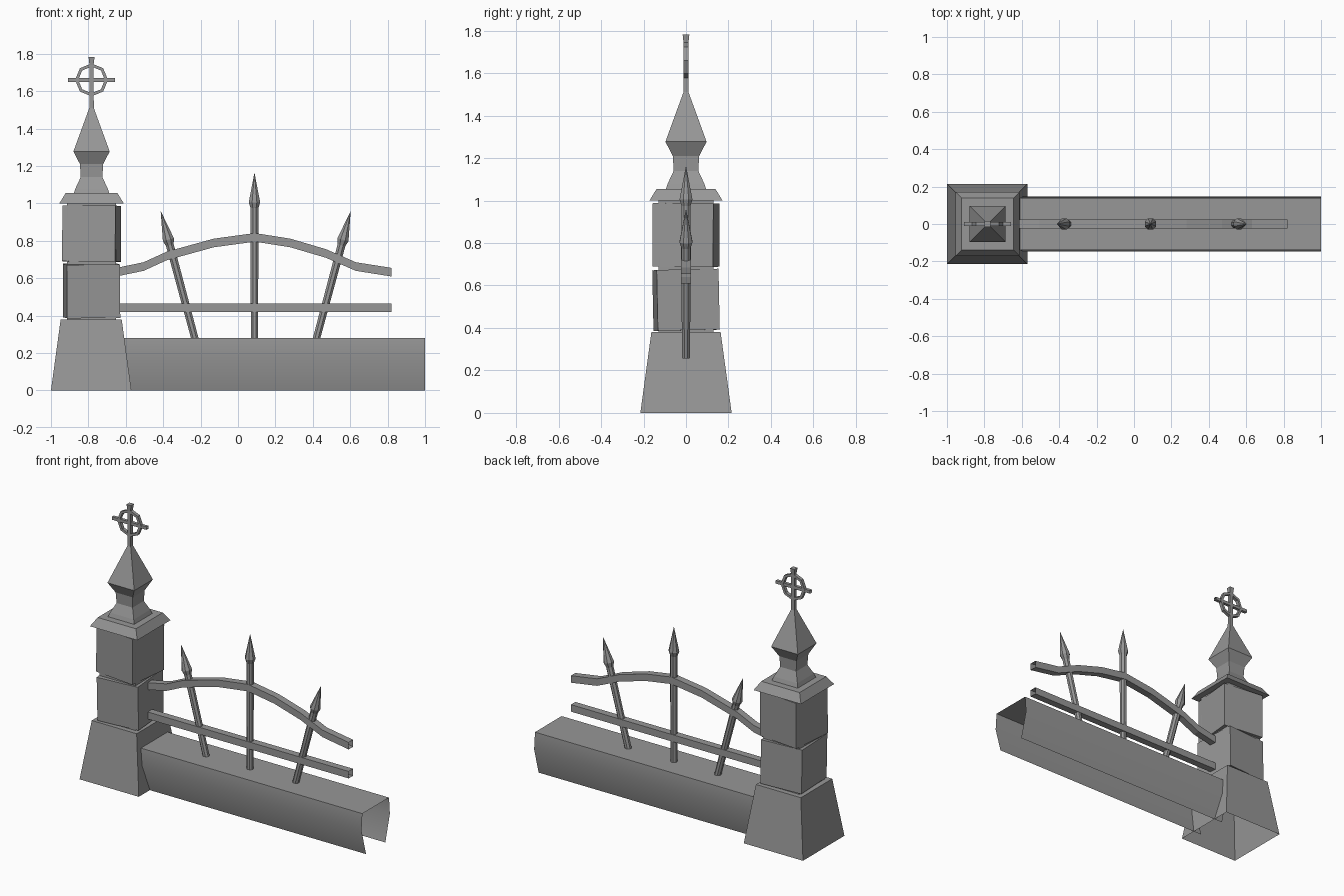
import bpy, bmesh, math
from mathutils import Matrix

if "Cube" in bpy.data.objects:
    bpy.data.objects.remove(bpy.data.objects["Cube"])

PX = -0.783  # pillar centre
stone = bpy.data.materials.new("dark_grey")
stone.diffuse_color = (0.31, 0.31, 0.31, 1)
stone.use_nodes = True
stone.node_tree.nodes["Principled BSDF"].inputs["Base Color"].default_value = stone.diffuse_color


def finish(name, bm, matrix=None):
    if matrix:
        bm.transform(matrix)
    bmesh.ops.recalc_face_normals(bm, faces=bm.faces)
    me = bpy.data.meshes.new(name)
    bm.to_mesh(me)
    bm.free()
    me.materials.append(stone)
    ob = bpy.data.objects.new(name, me)
    bpy.context.collection.objects.link(ob)
    return ob


def skin(name, rings, caps=(True, True), closed=True, loop=False, matrix=None):
    """Join successive cross-sections with quads."""
    bm = bmesh.new()
    vs = [[bm.verts.new(p) for p in r] for r in rings]
    n = len(rings[0])
    pairs = list(zip(vs, vs[1:])) + ([(vs[-1], vs[0])] if loop else [])
    for a, b in pairs:
        for i in range(n if closed else n - 1):
            j = (i + 1) % n
            bm.faces.new((a[i], a[j], b[j], b[i]))
    if caps[0]:
        bm.faces.new(vs[0])
    if caps[1]:
        bm.faces.new(vs[-1])
    return finish(name, bm, matrix)


def turned(name, profile, sides, matrix, caps=(True, True)):
    """Stack of n-sided rings from (radius, z); 4 sides use the half width."""
    k, ph = (math.sqrt(2), math.pi / 4) if sides == 4 else (1, math.pi / sides)
    rings = [[(r * k * math.cos(ph + 2 * math.pi * i / sides),
               r * k * math.sin(ph + 2 * math.pi * i / sides), z)
              for i in range(sides)] for r, z in profile]
    return skin(name, rings, caps, matrix=matrix)


def box(name, size, loc, rot=(0, 0, 0)):
    bm = bmesh.new()
    bmesh.ops.create_cube(bm, size=1)
    m = Matrix.Translation(loc)
    for a, ax in zip(rot, 'XYZ'):
        m = m @ Matrix.Rotation(math.radians(a), 4, ax)
    return finish(name, bm, m @ Matrix.Diagonal((*size, 1)))


def rail(name, path, h, w):
    """Square tube with open ends."""
    rings = [[(x, y, z + dz) for y, dz in
              ((-w, -h), (w, -h), (w, h), (-w, h))] for x, z in path]
    return skin(name, rings, (False, False))


at_pillar = Matrix.Translation((PX, 0, 0))
at_foot = Matrix.Translation((-0.785, 0, 0))

# Pillar: hollow tapered foot, two crooked stones, inner core
turned("pillar_foot", [(0.215, 0), (0.163, 0.38)], 4, at_foot, (False, True))
turned("pillar_core", [(0.13, 0.37), (0.13, 1.01)], 4, at_pillar)
box("lower_stone", (0.285, 0.292, 0.286), (PX, 0, 0.532), (1.2, -0.3, 4.2))
box("upper_stone", (0.285, 0.287, 0.298), (PX, 0, 0.838), (-0.4, 0.2, -6))

# Moulded cap and spire
turned("pillar_cap", [(0.172, 1.0), (0.139, 1.054)], 4, at_pillar)
turned("spire", [(0.096, 1.05), (0.086, 1.08), (0.058, 1.14), (0.062, 1.21),
                 (0.097, 1.277), (0.012, 1.51)], 4, at_pillar)

# Ringed cross
turned("cross_upright", [(0.012, 1.49), (0.011, 1.74), (0.016, 1.782)], 4, at_pillar)
turned("cross_arm", [(0.01, -0.125), (0.01, 0.125)], 4,
       Matrix.Translation((PX, 0, 1.66)) @ Matrix.Rotation(math.pi / 2, 4, 'Y'),
       (False, False))
ring = []
for i in range(8):
    a = i * math.pi / 4
    ring.append([(PX + r * math.cos(a), y, 1.66 + r * math.sin(a))
                 for r, y in ((0.088, -0.011), (0.088, 0.011),
                              (0.071, 0.011), (0.071, -0.011))])
skin("cross_ring", ring, (False, False), loop=True)

# Low wall: open shell, bulging then tucking in at the bottom
prof = [(-0.1, 0), (-0.147, 0.17), (-0.138, 0.28)]
prof += [(-y, z) for y, z in prof[::-1]]
wall = skin("low_wall", [[(x, y, z) for y, z in prof] for x in (-0.63, 1.0)],
            (False, False), closed=False)
bpy.context.view_layer.objects.active = wall
wall.select_set(True)
bpy.ops.object.shade_smooth_by_angle(angle=math.radians(40))
wall.select_set(False)

# Rails
rail("lower_rail", [(-0.65, 0.442), (0.82, 0.442)], 0.023, 0.023)
rail("arched_rail", [(-0.65, 0.632), (-0.505, 0.662), (-0.38, 0.719), (-0.13, 0.788),
                     (0.09, 0.818), (0.28, 0.788), (0.47, 0.732), (0.63, 0.662),
                     (0.82, 0.632)], 0.023, 0.023)

# Spear bars: the outer two lean outwards
for name, x, lean, length in (("left_spear", -0.226, -15, 0.72),
                              ("middle_spear", 0.088, 0, 0.90),
                              ("right_spear", 0.415, 15, 0.72)):
    m = Matrix.Translation((x, 0, 0.26)) @ Matrix.Rotation(math.radians(lean), 4, 'Y')
    turned(name, [(0.021, 0), (0.023, length - 0.185), (0.033, length - 0.155),
                  (0.001, length)], 8, m)
